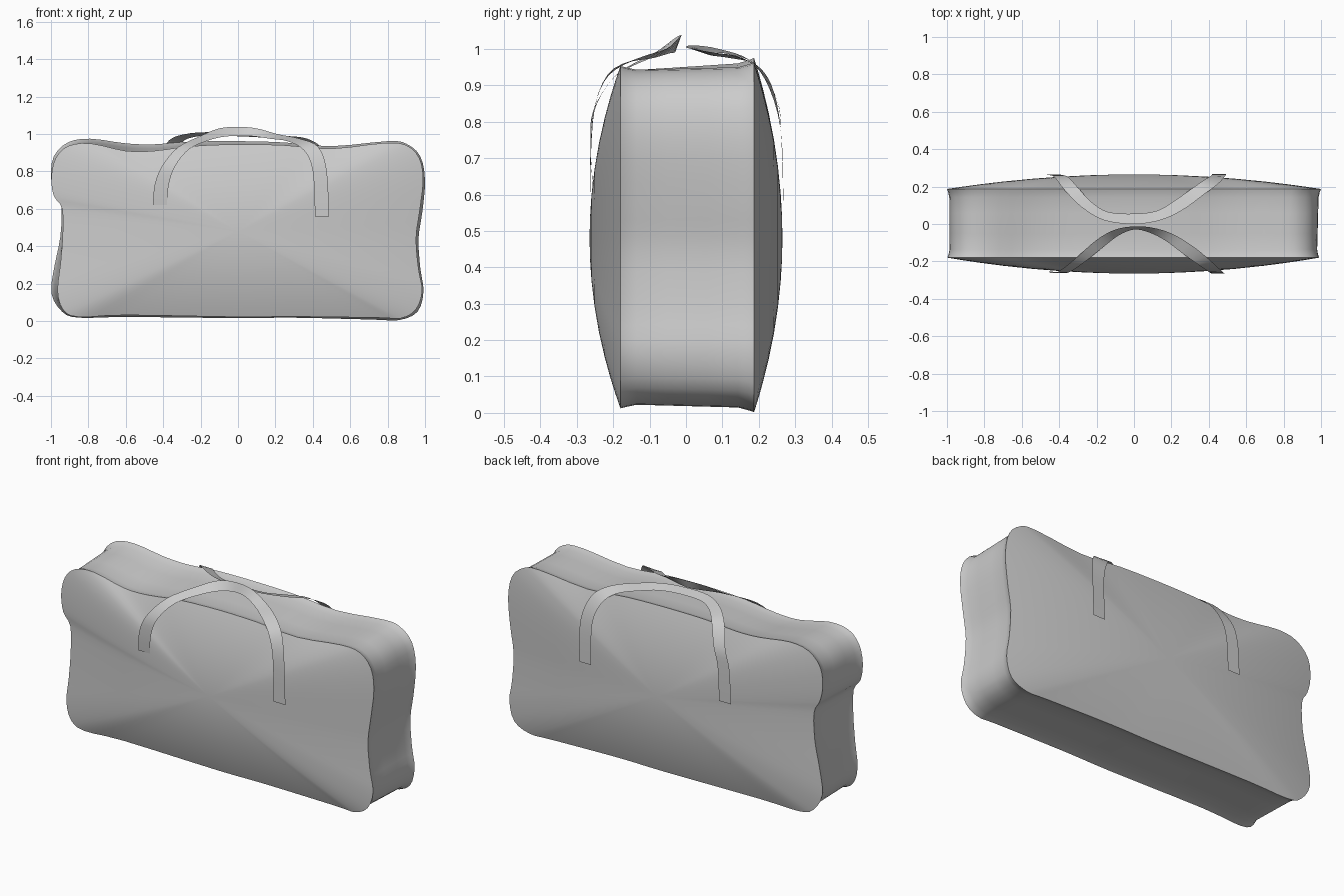
import bpy, bmesh
from mathutils import Vector


def smooth_path(pts, steps, closed=False):
    """Catmull-Rom interpolation through control points."""
    p = [Vector(q) for q in pts]
    n = len(p)
    get = (lambda i: p[i % n]) if closed else (lambda i: p[max(0, min(n - 1, i))])
    out = []
    for i in range(n if closed else n - 1):
        a, b, c, d = get(i - 1), get(i), get(i + 1), get(i + 2)
        for k in range(steps):
            t = k / steps
            out.append(0.5 * (2 * b + (c - a) * t + (2 * a - 5 * b + 4 * c - d) * t * t
                              + (3 * b - a - 3 * c + d) * t ** 3))
    if not closed:
        out.append(p[-1])
    return out


def finish(bm, name, angle):
    bmesh.ops.recalc_face_normals(bm, faces=bm.faces)
    mesh = bpy.data.meshes.new(name)
    bm.to_mesh(mesh)
    bm.free()
    obj = bpy.data.objects.new(name, mesh)
    bpy.context.collection.objects.link(obj)
    bpy.ops.object.select_all(action='DESELECT')
    obj.select_set(True)
    bpy.context.view_layer.objects.active = obj
    bpy.ops.object.shade_smooth_by_angle(angle=angle)
    return obj


# Seam outlines (x, z) of the front and back panels, clockwise from left notch
front_outline = [(-.94, .60), (-.985, .67), (-.998, .77), (-.975, .87), (-.91, .935),
                 (-.79, .95), (-.60, .91), (-.45, .91), (-.25, .935), (0, .945), (.25, .94),
                 (.50, .922), (.78, .952), (.90, .94), (.97, .87), (.99, .75), (.97, .58),
                 (.952, .44), (.965, .28), (.985, .16), (.95, .06), (.87, .015), (.75, .018),
                 (.30, .024), (0, .022), (-.60, .032), (-.85, .022), (-.935, .06),
                 (-.965, .16), (-.95, .30), (-.938, .45)]
back_outline = [(-.945, .61), (-.98, .68), (-1, .77), (-.985, .88), (-.91, .955),
                (-.79, .975), (-.60, .95), (-.45, .945), (-.25, .96), (0, .962), (.25, .955),
                (.50, .935), (.80, .962), (.90, .948), (.975, .88), (1, .75), (.985, .58),
                (.965, .44), (.975, .28), (.992, .16), (.96, .05), (.86, .005), (.72, .008),
                (.30, .018), (0, .016), (-.60, .022), (-.85, .018), (-.94, .05),
                (-.998, .15), (-.98, .30), (-.95, .45)]
CENTER = Vector((0, .48))
front = smooth_path(front_outline, 3, True)
back = smooth_path(back_outline, 3, True)


# Bag body: front panel rings, inset side band, back panel rings
bm = bmesh.new()
rings = []


def add_ring(outline, y, sx, sz):
    rings.append([bm.verts.new((p.x * sx, y, CENTER.y + (p.y - CENTER.y) * sz))
                  for p in outline])


scales = [.12, .25, .4, .55, .7, .82, .91, .97, 1]
for s in scales:
    add_ring(front, -.18 - .085 * (1 - s * s), s, s)
for t in (.04, .12, .35, .65, .88, .96):
    inset = .988 if .1 < t < .9 else .994
    add_ring([a.lerp(b, t) for a, b in zip(front, back)], -.18 + .367 * t,
             inset, inset - (.012 if .1 < t < .9 else .003))
for s in reversed(scales):
    add_ring(back, .187 + .078 * (1 - s * s), s, s)
n = len(front)
for r0, r1 in zip(rings, rings[1:]):
    for i in range(n):
        j = (i + 1) % n
        bm.faces.new((r0[i], r0[j], r1[j], r1[i]))
for ring, y in ((rings[0], -.265), (rings[-1], .265)):
    tip = bm.verts.new((CENTER.x, y, CENTER.y))
    for i in range(n):
        bm.faces.new((ring[i], ring[(i + 1) % n], tip))
finish(bm, "bag_body", .7)


# Handles: flat ribbons spanned between an outer and an inner edge
def ribbon(name, outer, inner):
    bm = bmesh.new()
    rows = [(bm.verts.new(a), bm.verts.new(b))
            for a, b in zip(smooth_path(outer, 4), smooth_path(inner, 4))]
    for (a, b), (c, d) in zip(rows, rows[1:]):
        bm.faces.new((a, b, d, c))
    finish(bm, name, 1.0)


ribbon("front_handle",
       [(-.455, -.255, .62), (-.445, -.262, .73), (-.405, -.255, .83), (-.32, -.19, .93),
        (-.20, -.085, .99), (-.10, -.03, 1.03), (0, -.013, 1.038), (.10, -.02, 1.03),
        (.21, -.055, 1.0), (.33, -.13, .975), (.43, -.215, .93), (.475, -.258, .80),
        (.486, -.264, .56)],
       [(-.38, -.256, .62), (-.37, -.262, .73), (-.335, -.252, .83), (-.26, -.20, .92),
        (-.16, -.12, .965), (-.08, -.06, .985), (0, -.03, .99), (.08, -.045, .988),
        (.17, -.09, .975), (.27, -.165, .96), (.355, -.225, .91), (.40, -.256, .80),
        (.412, -.264, .56)])
ribbon("back_handle",
       [(-.47, .264, .56), (-.46, .262, .75), (-.425, .25, .86), (-.37, .18, .965),
        (-.28, .09, 1.0), (-.16, .02, 1.01), (0, .0, 1.005), (.14, .02, 1.0),
        (.26, .075, .99), (.37, .155, .975), (.45, .215, .92), (.49, .26, .78),
        (.49, .268, .55)],
       [(-.395, .264, .56), (-.385, .262, .75), (-.35, .25, .86), (-.30, .195, .955),
        (-.23, .12, .985), (-.14, .065, .99), (0, .055, .988), (.12, .07, .982),
        (.21, .12, .975), (.31, .19, .958), (.375, .235, .90), (.415, .26, .78),
        (.415, .268, .55)])
